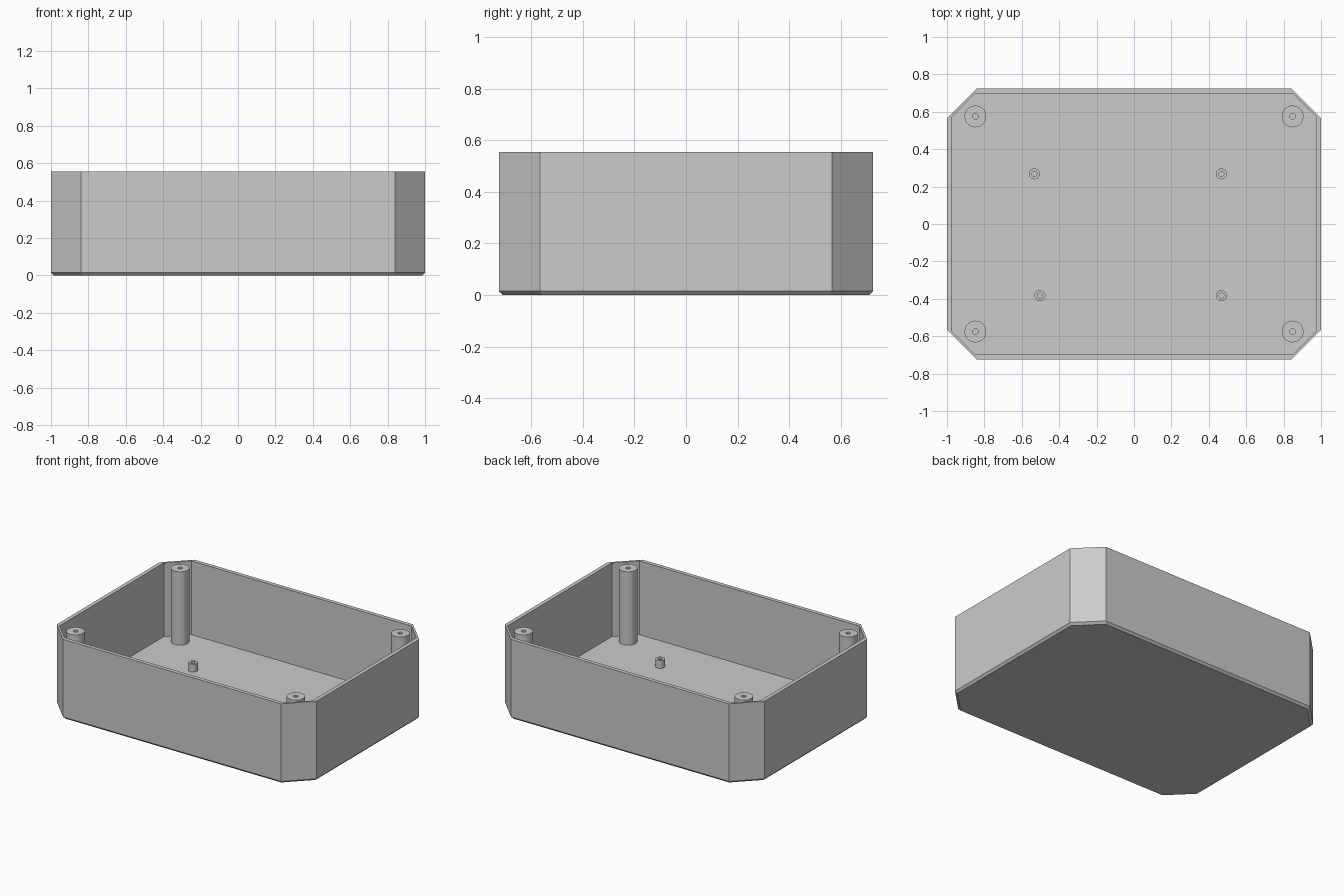
import bpy, bmesh, math

cube = bpy.data.objects.get("Cube")
if cube:
    bpy.data.objects.remove(cube, do_unlink=True)

HEIGHT, FLOOR = 0.555, 0.042

grey = bpy.data.materials.new("light grey plastic")
grey.use_nodes = True
colour = (0.6, 0.6, 0.6, 1)
grey.diffuse_color = colour
grey.node_tree.nodes["Principled BSDF"].inputs["Base Color"].default_value = colour


def octagon(hx, hy, cut, z):
    """Rectangle with its four corners cut off."""
    pts = [(hx, hy - cut), (hx - cut, hy)]
    half = pts + [(-x, y) for x, y in reversed(pts)]
    return [(x, y, z) for x, y in half + [(-x, -y) for x, y in half]]


def circle(r, z, sides=32):
    angles = [2 * math.pi * i / sides for i in range(sides)]
    return [(r * math.cos(a), r * math.sin(a), z) for a in angles]


def loft(name, rings, location=(0, 0, 0), smooth=False):
    """Skin a closed solid through matching rings, capping both ends."""
    bm = bmesh.new()
    loops = [[bm.verts.new(p) for p in ring] for ring in rings]
    for a, b in zip(loops, loops[1:]):
        for i in range(len(a)):
            j = (i + 1) % len(a)
            bm.faces.new((a[i], a[j], b[j], b[i]))
    bm.faces.new(loops[0][::-1])
    bm.faces.new(loops[-1])
    bmesh.ops.recalc_face_normals(bm, faces=bm.faces)
    mesh = bpy.data.meshes.new(name)
    bm.to_mesh(mesh)
    bm.free()
    mesh.materials.append(grey)
    obj = bpy.data.objects.new(name, mesh)
    obj.location = location
    bpy.context.collection.objects.link(obj)
    if smooth:
        bpy.ops.object.select_all(action="DESELECT")
        obj.select_set(True)
        bpy.context.view_layer.objects.active = obj
        bpy.ops.object.shade_smooth_by_angle(angle=math.radians(35))
    return obj


def hollow_post(name, x, y, radius, bore, top, depth):
    """Round post standing on the floor, with a blind screw hole."""
    rings = [circle(radius, FLOOR - 0.01), circle(radius, top),
             circle(bore, top), circle(bore, top - depth)]
    loft(name, rings, (x, y, 0), smooth=True)


# Open tray with chamfered base edge
loft("enclosure_shell", [
    octagon(0.986, 0.711, 0.155, 0),
    octagon(1, 0.725, 0.16, 0.015),
    octagon(1, 0.725, 0.16, HEIGHT),
    octagon(0.973, 0.698, 0.125, HEIGHT),
    octagon(0.973, 0.698, 0.125, FLOOR),
])

# Tall lid screw posts in the corners
for side, x in (("left", 0.848), ("right", -0.848)):
    for end, y in (("front", -0.575), ("back", 0.575)):
        hollow_post(f"screw_post_{end}_{side}", x, y, 0.058, 0.015, HEIGHT - 0.002, 0.3)

# Short circuit board standoffs on the floor
for name, x, y in (("back_left", 0.467, 0.268), ("back_right", -0.533, 0.268),
                   ("front_left", 0.467, -0.383), ("front_right", -0.503, -0.383)):
    hollow_post(f"board_standoff_{name}", x, y, 0.029, 0.014, FLOOR + 0.055, 0.05)
